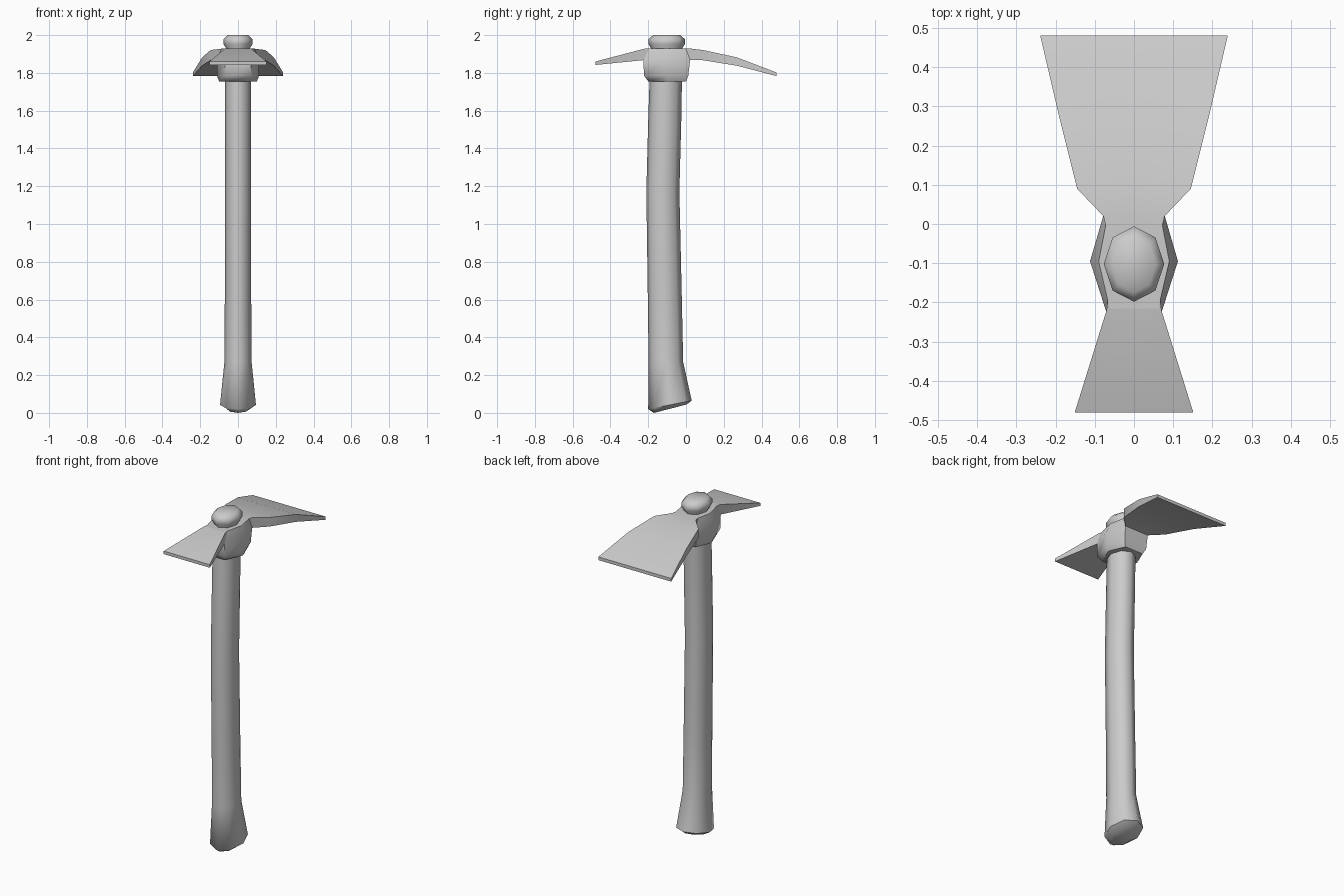
import bpy, bmesh, math
from math import radians

cube = bpy.data.objects.get("Cube")
if cube:
    bpy.data.objects.remove(cube)

gray = bpy.data.materials.new("plain_gray")
gray.use_nodes = True
gray.diffuse_color = (0.6, 0.6, 0.6, 1)
gray.node_tree.nodes["Principled BSDF"].inputs["Base Color"].default_value = (0.6, 0.6, 0.6, 1)


def loft(name, rings, smooth=60):
    """Skin a closed tube through rings of equal point count."""
    bm = bmesh.new()
    loops = [[bm.verts.new(p) for p in ring] for ring in rings]
    n = len(loops[0])
    for a, b in zip(loops, loops[1:]):
        for i in range(n):
            j = (i + 1) % n
            bm.faces.new((a[i], a[j], b[j], b[i]))
    bm.faces.new(loops[0][::-1])
    bm.faces.new(loops[-1])
    bmesh.ops.recalc_face_normals(bm, faces=bm.faces)
    mesh = bpy.data.meshes.new(name)
    bm.to_mesh(mesh)
    bm.free()
    mesh.materials.append(gray)
    obj = bpy.data.objects.new(name, mesh)
    bpy.context.collection.objects.link(obj)
    bpy.ops.object.select_all(action='DESELECT')
    obj.select_set(True)
    bpy.context.view_layer.objects.active = obj
    bpy.ops.object.shade_smooth_by_angle(angle=radians(smooth))
    return obj


def oval(y_front, y_back, half_w, z_front, z_back):
    """Eight-sided oval ring whose plane may tilt from front to back."""
    ring = []
    for i in range(8):
        a = math.tau * i / 8
        t = (1 + math.sin(a)) / 2
        ring.append((half_w * math.cos(a), y_front + (y_back - y_front) * t,
                     z_front + (z_back - z_front) * t))
    return ring


# Handle: gently bowed shaft with a flared, slanted foot
loft("handle", [oval(*s) for s in (
    (-0.17, 0.005, 0.06, 0.0, 0.045),
    (-0.2, 0.03, 0.095, 0.02, 0.065),
    (-0.198, -0.015, 0.072, 0.27, 0.27),
    (-0.202, -0.022, 0.07, 0.6, 0.6),
    (-0.21, -0.035, 0.07, 1.17, 1.17),
    (-0.2, -0.025, 0.07, 1.55, 1.55),
    (-0.19, -0.02, 0.07, 1.85, 1.85))])

# Rounded end of the handle above the head
loft("handle_top", [oval(*s) for s in (
    (-0.185, -0.02, 0.062, 1.9, 1.9),
    (-0.185, -0.02, 0.062, 1.93, 1.93),
    (-0.198, -0.006, 0.077, 1.952, 1.952),
    (-0.198, -0.006, 0.077, 1.978, 1.978),
    (-0.175, -0.03, 0.055, 2.0, 2.0))])


# Socket collar around the handle
def collar(z, side, front, back, f_w, b_w):
    return [(f_w, front, z), (side, -0.095, z), (b_w, back, z),
            (-b_w, back, z), (-side, -0.095, z), (-f_w, front, z)]


loft("socket", [collar(*s) for s in (
    (1.755, 0.1, -0.2, 0.0, 0.055, 0.06),
    (1.785, 0.112, -0.222, 0.012, 0.07, 0.075),
    (1.87, 0.112, -0.226, 0.022, 0.07, 0.078),
    (1.928, 0.09, -0.215, 0.018, 0.062, 0.068))])


# Blades: rectangular sections given as y, half width, bottom, top
def blade(name, sections):
    loft(name, [[(-w, y, lo), (0, y, lo), (w, y, lo), (w, y, hi), (0, y, hi), (-w, y, hi)]
                for y, w, lo, hi in sections])


blade("wide_blade", (
    (-0.06, 0.06, 1.87, 1.928), (0.02, 0.078, 1.868, 1.929), (0.09, 0.145, 1.867, 1.921),
    (0.27, 0.19, 1.838, 1.882), (0.48, 0.239, 1.783, 1.802)))
blade("narrow_blade", (
    (-0.14, 0.06, 1.87, 1.928), (-0.22, 0.07, 1.868, 1.928), (-0.48, 0.151, 1.842, 1.86)))
